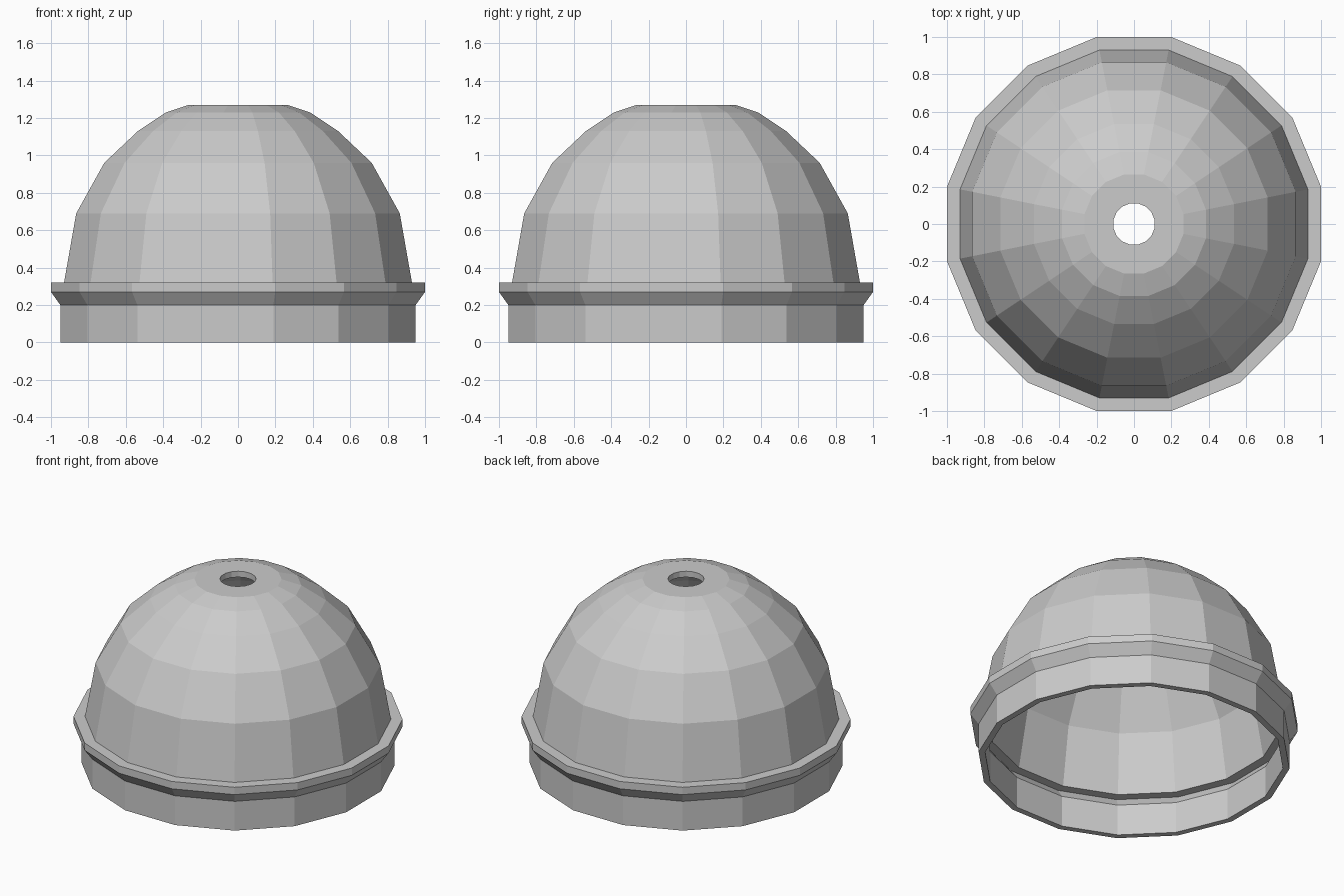
import bpy, bmesh, math
from mathutils import Vector

if "Cube" in bpy.data.objects:
    bpy.data.objects.remove(bpy.data.objects["Cube"])

SIDES = 16
WALL = 0.04

# Outer profile, bottom to top: (distance to flat side, height)
outer = [(0.95, 0.0), (0.95, 0.20), (1.0, 0.27), (1.0, 0.32), (0.93, 0.32),
         (0.865, 0.69), (0.715, 0.96), (0.535, 1.13), (0.385, 1.23),
         (0.265, 1.27), (0.11, 1.27)]


def offset_inward(points, t):
    """Mitred parallel profile on the inside of the shell."""
    pts = [Vector(p) for p in points]
    normals = []
    for a, b in zip(pts, pts[1:]):
        d = (b - a).normalized()
        normals.append(Vector((-d.y, d.x)))
    result = []
    for i, p in enumerate(pts):
        n1 = normals[max(i - 1, 0)]
        n2 = normals[min(i, len(normals) - 1)]
        result.append(tuple(p + (n1 + n2) * (t / (1 + n1.dot(n2)))))
    return result


def lathe(name, loop, material):
    """Revolve a closed profile into a flat-sided ring body."""
    bm = bmesh.new()
    k = 1 / math.cos(math.pi / SIDES)
    rings = []
    for i in range(SIDES):
        a = (i + 0.5) * 2 * math.pi / SIDES
        rings.append([bm.verts.new((r * k * math.cos(a), r * k * math.sin(a), z))
                      for r, z in loop])
    n = len(loop)
    for i in range(SIDES):
        p, q = rings[i], rings[(i + 1) % SIDES]
        for j in range(n):
            m = (j + 1) % n
            bm.faces.new((p[j], q[j], q[m], p[m]))
    bmesh.ops.recalc_face_normals(bm, faces=bm.faces)
    mesh = bpy.data.meshes.new(name)
    bm.to_mesh(mesh)
    bm.free()
    mesh.materials.append(material)
    obj = bpy.data.objects.new(name, mesh)
    bpy.context.collection.objects.link(obj)
    return obj


grey = bpy.data.materials.new("light grey")
grey.diffuse_color = (0.6, 0.6, 0.6, 1)
grey.use_nodes = True
grey.node_tree.nodes["Principled BSDF"].inputs["Base Color"].default_value = grey.diffuse_color

# Hollow dome with flared collar, open bottom and round top hole
inner = offset_inward(outer, WALL)
lathe("dome_shell", outer + inner[::-1], grey)
